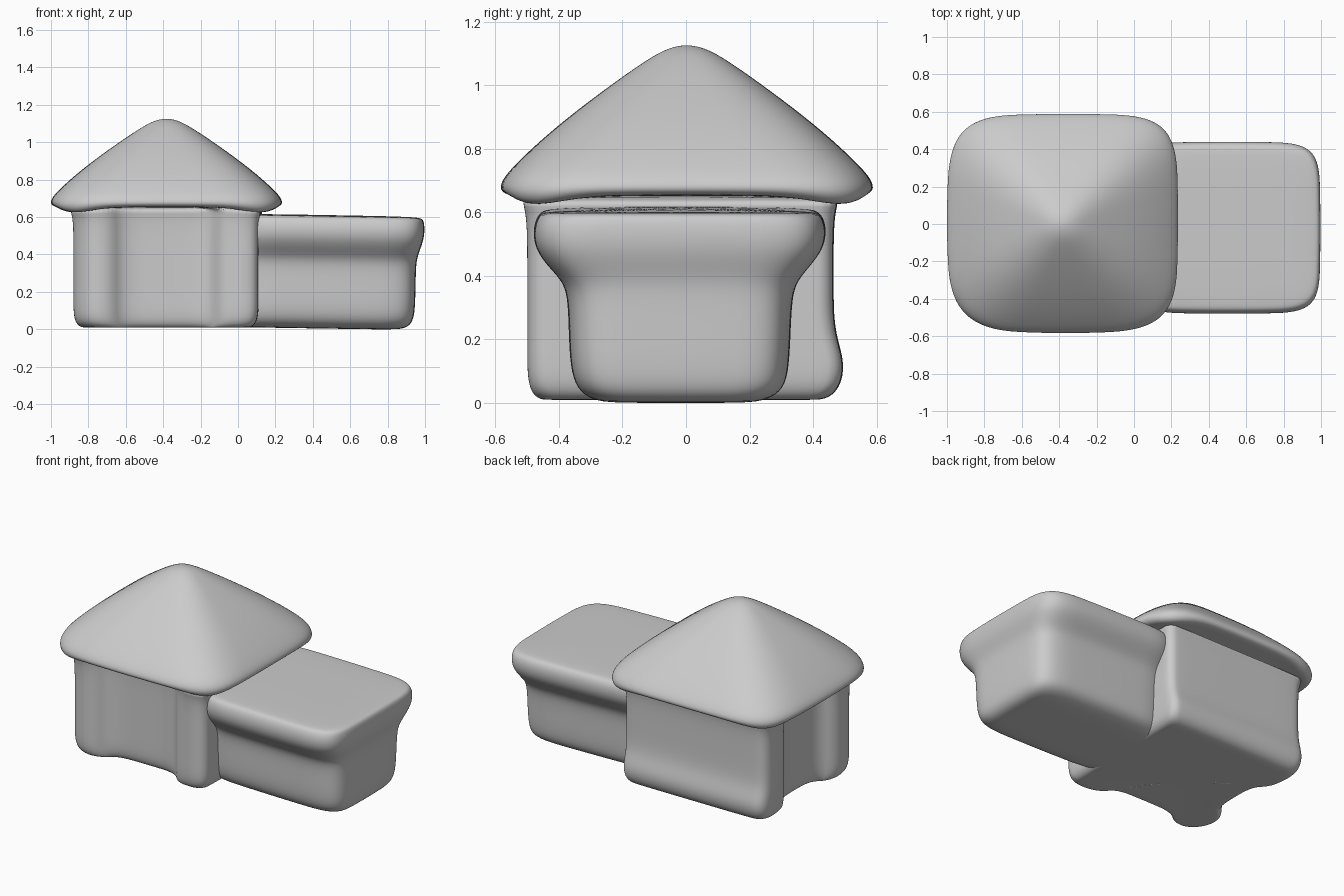
import bpy, math
from mathutils import Vector

if "Cube" in bpy.data.objects:
    bpy.data.objects.remove(bpy.data.objects["Cube"])


def loft(name, rings):
    """Skin stacked closed rings, cap both ends, smooth."""
    n = len(rings[0])
    verts = [p for r in rings for p in r]
    faces = [list(range(n))[::-1], [(len(rings) - 1) * n + i for i in range(n)]]
    for k in range(len(rings) - 1):
        for i in range(n):
            j = (i + 1) % n
            faces.append((k * n + i, k * n + j, (k + 1) * n + j, (k + 1) * n + i))
    me = bpy.data.meshes.new(name)
    me.from_pydata(verts, [], faces)
    me.polygons.foreach_set("use_smooth", [True] * len(me.polygons))
    ob = bpy.data.objects.new(name, me)
    bpy.context.collection.objects.link(ob)
    sub = ob.modifiers.new("smooth", 'SUBSURF')
    sub.levels = sub.render_levels = 2
    return ob


def squircle(cx, cy, hx, hy, z, n, lift=0.0, tilt=0.0, bow=0.0, skew=0.0, count=56):
    """Rounded rectangle ring; lift raises side middles, bow bulges the sides
    (skew makes the bow stronger towards -x -y)."""
    pts = []
    for i in range(count):
        t = 2 * math.pi * i / count
        c, s = math.cos(t), math.sin(t)
        u = math.copysign(abs(c) ** (2 / n), c)
        v = math.copysign(abs(s) ** (2 / n), s)
        b = bow * (1 - skew * (u + v) / 2)
        x = cx + hx * u * (1 - b * v * v)
        y = cy + hy * v * (1 - b * u * u)
        pts.append((x, y, z + lift * (0.5 + 0.5 * math.cos(4 * t)) - tilt * (x - 0.5)))
    return pts


def fillet(corners, steps=5):
    """Round every corner (x, y, radius) of a plan outline."""
    out = []
    pts = [Vector(c[:2]) for c in corners]
    for i, p in enumerate(pts):
        r = corners[i][2]
        a, b = pts[i - 1] - p, pts[(i + 1) % len(pts)] - p
        p0 = p + a.normalized() * min(r, a.length * 0.47)
        p1 = p + b.normalized() * min(r, b.length * 0.47)
        for k in range(steps):
            t = k / (steps - 1)
            out.append(p0 * (1 - t) ** 2 + p * 2 * t * (1 - t) + p1 * t * t)
    return out


# Tower walls: recessed panels between corner posts on the front and left
plan = fillet([(-.80, -.475, .08), (-.69, -.475, .1), (-.60, -.39, .12), (-.16, -.39, .12),
               (-.08, -.50, .1), (.11, -.50, .08), (.12, .465, .07), (-.88, .465, .09),
               (-.88, .26, .1), (-.78, .17, .12), (-.78, -.17, .12), (-.88, -.25, .1),
               (-.88, -.38, .08)])
rings = []
# z, plan scale, bulge of the back wall
for z, s, bulge in [(.013, .3, 0), (.008, .86, 0), (.010, .92, .01), (.03, .97, .02),
                    (.07, .995, .03), (.13, 1, .033), (.20, 1, .012), (.27, 1, 0),
                    (.40, 1, 0), (.56, 1, 0), (.62, 1.02, 0), (.66, 1.05, 0)]:
    ring = []
    for p in plan:
        x, y = -.385 + (p.x + .385) * s, -.02 + (p.y + .02) * s
        if p.y > .3:
            y += bulge
        ring.append((x, y, z))
    rings.append(ring)
loft("tower_walls", rings)

# Pyramid roof with soft eaves: size factor, z, squareness, eave lift
roof = [(.1, .645, 5, 0), (.82, .645, 5, .01), (.93, .622, 5, .03),
        (.98, .628, 5, .03), (1.006, .660, 5, .015), (.988, .70, 5, .005),
        (.93, .745, 4.8, 0), (.80, .818, 4.4, 0), (.62, .907, 4, 0), (.40, 1.003, 3.4, 0),
        (.25, 1.065, 2.8, 0), (.13, 1.109, 2.4, 0), (.05, 1.123, 2, 0), (.01, 1.125, 2, 0)]
loft("pyramid_roof", [squircle(-.383, .002, .620 * f, .588 * f, z, n, lift, bow=.033, skew=1)
                      for f, z, n, lift in roof])

# Side wing with a flat overhanging slab on top: right x, y min, y max, z
wing = [(.60, -.10, .08, .003), (.84, -.24, .20, .003), (.90, -.30, .26, .012),
        (.935, -.345, .31, .045), (.947, -.365, .325, .11), (.95, -.37, .33, .22),
        (.952, -.373, .335, .34), (.959, -.395, .355, .39), (.975, -.44, .395, .435),
        (.993, -.475, .433, .485), (.999, -.483, .443, .535), (.996, -.475, .437, .575),
        (.988, -.46, .42, .598), (.96, -.435, .395, .606), (.75, -.25, .22, .610)]
loft("side_wing", [squircle((x1 - .0) / 2, (y0 + y1) / 2, x1 / 2, (y1 - y0) / 2,
                            z, 6.5, tilt=.016, bow=.015) for x1, y0, y1, z in wing])
